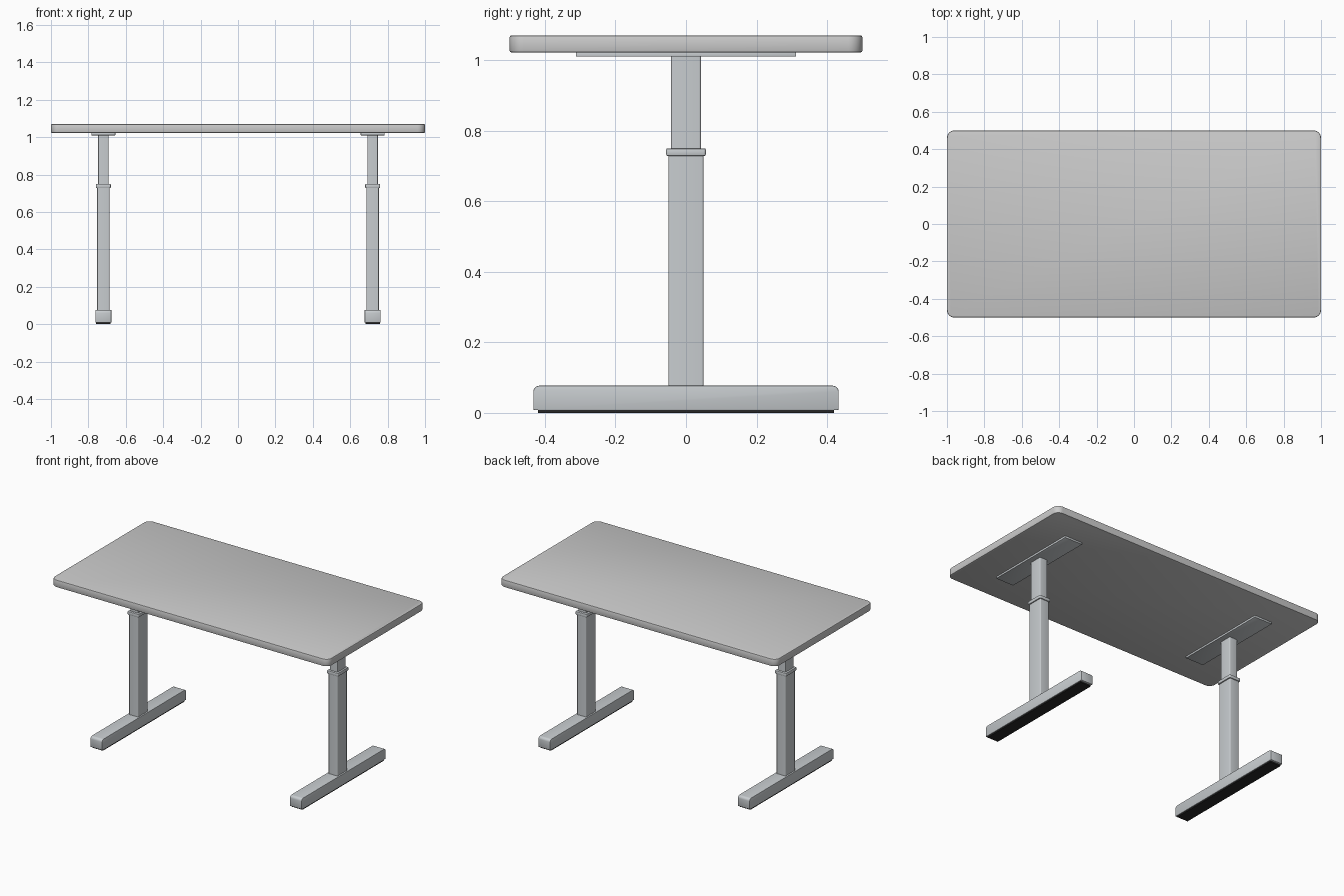
import bpy, bmesh, math

if "Cube" in bpy.data.objects:
    bpy.data.objects.remove(bpy.data.objects["Cube"])

LEG_X = 0.72


def material(name, rgb):
    m = bpy.data.materials.new(name)
    m.diffuse_color = (*rgb, 1)
    m.use_nodes = True
    m.node_tree.nodes["Principled BSDF"].inputs["Base Color"].default_value = m.diffuse_color
    return m


metal = material("metal_grey", (0.58, 0.61, 0.63))
rubber = material("black_rubber", (0.02, 0.02, 0.02))


def rounded_box(name, x, half_x, half_y, z0, z1, axis=2, corner=0.0, edge=0.0,
                segments=4, top_only=False, mat=None):
    """Box whose edges along one axis are rounded, then its rims softened."""
    bm = bmesh.new()
    bmesh.ops.create_cube(bm, size=1)
    for v in bm.verts:
        v.co.x *= 2 * half_x
        v.co.y *= 2 * half_y
        v.co.z = z0 + (v.co.z + 0.5) * (z1 - z0)
    if corner:
        picked = []
        for e in bm.edges:
            a, b = (v.co for v in e.verts)
            along = abs(a[axis] - b[axis]) > 1e-4
            if along and not (top_only and max(a.z, b.z) < z1 - 1e-4):
                picked.append(e)
        bmesh.ops.bevel(bm, geom=picked, offset=corner, segments=segments,
                        profile=0.5, affect='EDGES')
    if edge:
        rims = [e for e in bm.edges if e.calc_face_angle(0) > math.radians(60)]
        bmesh.ops.bevel(bm, geom=rims, offset=edge, segments=2, profile=0.5,
                        affect='EDGES')
    bmesh.ops.recalc_face_normals(bm, faces=bm.faces)
    me = bpy.data.meshes.new(name)
    bm.to_mesh(me)
    bm.free()
    ob = bpy.data.objects.new(name, me)
    ob.location.x = x
    bpy.context.collection.objects.link(ob)
    if mat:
        me.materials.append(mat)
    bpy.ops.object.select_all(action='DESELECT')
    ob.select_set(True)
    bpy.context.view_layer.objects.active = ob
    bpy.ops.object.shade_smooth_by_angle(angle=math.radians(35))
    return ob


# Desk top with rounded corners
rounded_box("table_top", 0, 1.0, 0.5, 1.022, 1.07, corner=0.04, edge=0.005, segments=8)

for side, x in (("left", -LEG_X), ("right", LEG_X)):
    # Plate under the top
    rounded_box(side + "_mount_plate", x, 0.064, 0.312, 1.01, 1.0225, edge=0.001, mat=metal)
    # Telescoping column and its collar
    rounded_box(side + "_inner_column", x, 0.028, 0.042, 0.70, 1.012, corner=0.005, mat=metal)
    rounded_box(side + "_outer_column", x, 0.033, 0.05, 0.07, 0.735, corner=0.006, mat=metal)
    rounded_box(side + "_collar", x, 0.04, 0.056, 0.728, 0.75, corner=0.006, edge=0.004, mat=metal)
    # Foot with rounded upper ends, on a rubber pad
    rounded_box(side + "_foot", x, 0.043, 0.433, 0.008, 0.077, axis=0, corner=0.017,
                edge=0.003, segments=5, top_only=True, mat=metal)
    rounded_box(side + "_foot_pad", x, 0.039, 0.42, 0.0, 0.010, mat=rubber)
